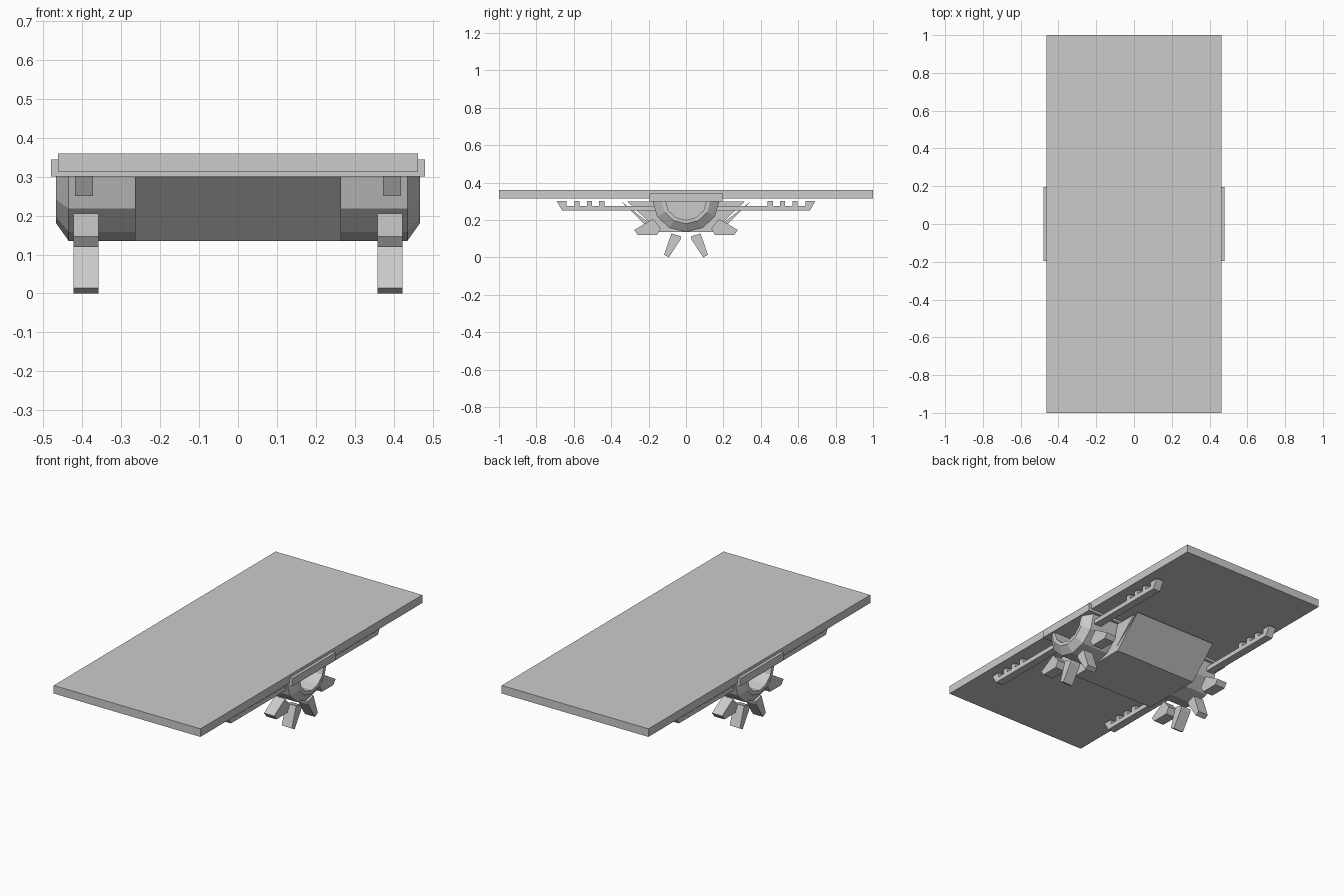
import bpy, bmesh, math

if "Cube" in bpy.data.objects:
    bpy.data.objects.remove(bpy.data.objects["Cube"])


def finish(name, bm):
    bmesh.ops.recalc_face_normals(bm, faces=bm.faces)
    mesh = bpy.data.meshes.new(name)
    bm.to_mesh(mesh)
    bm.free()
    obj = bpy.data.objects.new(name, mesh)
    bpy.context.collection.objects.link(obj)
    return obj


def extrude_x(name, profile, x0, x1):
    """Extrude a (y, z) profile from x0 to x1."""
    bm = bmesh.new()
    a = [bm.verts.new((x0, y, z)) for y, z in profile]
    b = [bm.verts.new((x1, y, z)) for y, z in profile]
    n = len(profile)
    bm.faces.new(a)
    bm.faces.new(b[::-1])
    for i in range(n):
        j = (i + 1) % n
        bm.faces.new((a[i], b[i], b[j], a[j]))
    return finish(name, bm)


def box(name, hx, hy, z0, z1):
    return extrude_x(name, [(-hy, z0), (hy, z0), (hy, z1), (-hy, z1)], -hx, hx)


# Flat board and the bearing plate under its middle
box("top_board", 0.463, 1.0, 0.314, 0.36)
box("bearing_plate", 0.48, 0.195, 0.30, 0.344)

# Hollow half tube with chamfered ends: (x, radius) section swept 180 degrees
section = [(-0.467, 0.122), (-0.435, 0.167), (0.435, 0.167),
           (0.467, 0.122), (0.467, 0.102), (-0.467, 0.102)]
bm = bmesh.new()
rings = []
for k in range(7):
    t = math.pi * k / 6
    rings.append([bm.verts.new((x, r * 1.07 * math.cos(t), 0.302 - r * math.sin(t)))
                  for x, r in section])
for p, q in zip(rings, rings[1:]):
    for i in range(6):
        j = (i + 1) % 6
        bm.faces.new((p[i], p[j], q[j], q[i]))
bm.faces.new(rings[0])
bm.faces.new(rings[-1][::-1])
finish("half_tube", bm)

# Folded sheet trough around the tube
outer = [(0.347, 0.30), (0.178, 0.135)]
inner = [(0.167, 0.16), (0.315, 0.30)]
trough = outer + [(-y, z) for y, z in outer[::-1]]
trough += [(-y, z) for y, z in inner] + inner[::-1]
extrude_x("trough", trough, -0.265, 0.265)

# Toothed rails, with the teeth cut into the rail profile
rail = [(0.165, 0.25), (0.662, 0.25), (0.692, 0.302), (0.64, 0.302), (0.64, 0.276)]
for y0, y1 in ((0.57, 0.597), (0.503, 0.53), (0.435, 0.465)):
    rail += [(y1, 0.276), (y1, 0.302), (y0, 0.302), (y0, 0.276)]
rail.append((0.165, 0.276))

# Tapered gear teeth that form the feet
upper = [(0.277, 0.146), (0.257, 0.119), (0.155, 0.119), (0.135, 0.155), (0.177, 0.206)]
lower = [(0.117, 0.014), (0.092, 0.0), (0.03, 0.095), (0.026, 0.112), (0.078, 0.128)]
lower = [(y, max(z, 0)) for y, z in lower]

for sx, side in ((-1, "left"), (1, "right")):
    for sy, end in ((-1, "front"), (1, "back")):
        def flip(prof):
            return [(sy * y, z) for y, z in prof]
        extrude_x(f"rail_{side}_{end}", flip(rail), sx * 0.373, sx * 0.419)
        extrude_x(f"upper_tooth_{side}_{end}", flip(upper), sx * 0.358, sx * 0.422)
        extrude_x(f"lower_tooth_{side}_{end}", flip(lower), sx * 0.358, sx * 0.422)
